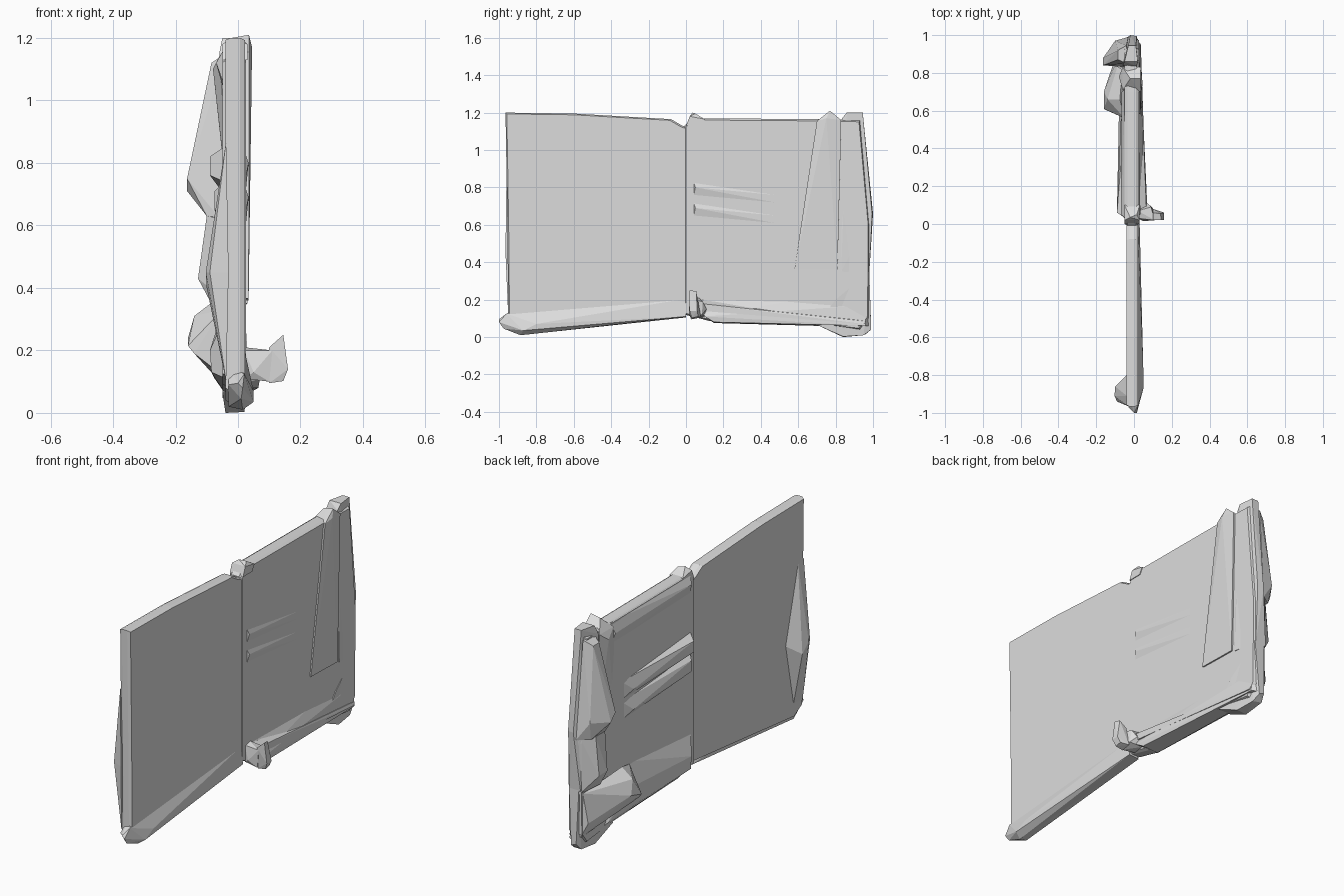
import bpy, bmesh

mat = bpy.data.materials.new("pale_grey")
mat.diffuse_color = (0.72, 0.72, 0.72, 1)


def finish(name, bm):
    bmesh.ops.recalc_face_normals(bm, faces=bm.faces[:])
    me = bpy.data.meshes.new(name)
    bm.to_mesh(me)
    bm.free()
    me.materials.append(mat)
    ob = bpy.data.objects.new(name, me)
    bpy.context.collection.objects.link(ob)
    return ob


def hull(name, pts):
    """Faceted solid wrapped round a few points."""
    bm = bmesh.new()
    for p in pts:
        bm.verts.new(p)
    r = bmesh.ops.convex_hull(bm, input=bm.verts[:])
    junk = {g for g in r["geom_interior"] + r["geom_unused"]
            if isinstance(g, bmesh.types.BMVert)}
    bmesh.ops.delete(bm, geom=list(junk), context='VERTS')
    return finish(name, bm)


def slab(name, outline, x0, x1, edge=0.015):
    """Flat panel from a (y, z) outline, with chamfered rims."""
    bm = bmesh.new()
    cy = sum(p[0] for p in outline) / len(outline)
    cz = sum(p[1] for p in outline) / len(outline)
    rings = []
    for x, k in ((x0, 1 - edge), (x0 + 0.015, 1), (x1 - 0.015, 1), (x1, 1 - edge)):
        rings.append([bm.verts.new((x, cy + (y - cy) * k, cz + (z - cz) * k))
                      for y, z in outline])
    n = len(outline)
    for a, b in zip(rings, rings[1:]):
        for i in range(n):
            bm.faces.new((a[i], a[(i + 1) % n], b[(i + 1) % n], b[i]))
    bm.faces.new(rings[0])
    bm.faces.new(rings[-1])
    return finish(name, bm)


# Two main panels, meeting at the centre
slab("front_panel", [(-0.95, 0.07), (-0.88, 0.03), (0.008, 0.12), (0.008, 1.12), (-0.02, 1.13),
                     (-0.08, 1.165), (-0.6, 1.195), (-0.965, 1.2), (-0.955, 0.6)], -0.04, 0.022)
slab("rear_panel", [(-0.008, 0.12), (0.13, 0.085), (0.7, 0.065), (0.93, 0.04), (0.975, 0.1),
                    (0.98, 0.4), (0.98, 0.6), (0.93, 1.16), (0.7, 1.165), (0.03, 1.17), (-0.008, 1.13)],
     -0.05, 0.026)

# Front panel: lower rail and swelling on the outer edge
hull("front_lower_rail", [(0.02, -0.96, 0.125), (0.02, 0, 0.205), (0.03, 0, 0.11), (-0.03, 0, 0.105),
                          (0.05, -0.8, 0.07), (0.05, -0.87, 0.035), (0.0, -1.0, 0.095),
                          (0.015, -1.0, 0.08), (0.01, -0.975, 0.045), (0.015, -0.885, 0.01),
                          (-0.03, -0.885, 0.02), (-0.03, -0.97, 0.09), (-0.03, -0.9, 0.15)])
hull("outer_edge_swelling", [(-0.038, -0.96, 0.87), (-0.038, -0.91, 0.87), (-0.103, -0.91, 0.45),
                             (-0.1, -0.86, 0.4), (-0.038, -0.8, 0.45), (-0.038, -0.95, 0.1),
                             (-0.038, -0.87, 0.1), (-0.03, -0.965, 0.45), (-0.09, -0.94, 0.45)])

# Centre: upper knob, projecting handle
hull("upper_knob", [(x, y, z) for x in (-0.05, 0.03)
                    for y, z in ((0.0, 1.13), (0.02, 1.18), (0.1, 1.165), (0.08, 1.13))]
     + [(-0.02, 0.035, 1.2), (0.015, 0.05, 1.195)])
hull("handle_arm", [(0.02, 0.03, 0.2), (0.02, 0.07, 0.21), (0.02, 0.03, 0.11), (0.03, 0.1, 0.11),
                    (0.07, 0.11, 0.15), (0.06, 0.07, 0.2), (0.09, 0.09, 0.19), (0.1, 0.085, 0.12),
                    (0.11, 0.02, 0.2), (0.1, 0.025, 0.1), (0.05, 0.015, 0.13)])
hull("handle_grip", [(0.1, 0.02, 0.21), (0.1, 0.06, 0.21), (0.145, 0.02, 0.25), (0.14, 0.055, 0.245),
                     (0.16, 0.02, 0.14), (0.16, 0.06, 0.14), (0.145, 0.03, 0.102), (0.145, 0.065, 0.11),
                     (0.1, 0.03, 0.095), (0.1, 0.08, 0.105)])

# Rear panel: lower rail and its thin bar
hull("rear_lower_rail", [(0.02, 0.05, 0.21), (0.02, 0.6, 0.2), (0.02, 0.96, 0.17), (0.07, 0.1, 0.11),
                         (0.065, 0.15, 0.08), (0.035, 0.7, 0.07), (0.03, 0.96, 0.06),
                         (0.0, 0.98, 0.06), (-0.03, 0.15, 0.075), (-0.03, 0.7, 0.06), (-0.03, 0.97, 0.06)])
hull("thin_lower_bar", [(0.03, 0.07, 0.2), (0.066, 0.07, 0.18), (0.066, 0.08, 0.14),
                        (0.03, 0.96, 0.085), (0.036, 0.95, 0.07), (0.0, 0.96, 0.07), (0.0, 0.07, 0.15)])
hull("rear_foot", [(0.03, 0.7, 0.065), (-0.05, 0.7, 0.065), (0.02, 0.84, 0.003), (-0.04, 0.84, 0.0),
                   (0.01, 0.95, 0.01), (-0.04, 0.96, 0.015), (0.0, 0.99, 0.04), (-0.03, 0.99, 0.05),
                   (0.02, 0.98, 0.35), (-0.04, 0.98, 0.35), (0.03, 0.8, 0.2), (-0.05, 0.8, 0.2)])

# Rear panel: upright strip and outer post
hull("upright_strip", [(0.034, 0.58, 0.365), (0.034, 0.81, 0.36), (0.045, 0.75, 1.17), (0.036, 0.70, 1.155),
                       (0.035, 0.77, 1.21), (-0.02, 0.77, 1.2), (0.036, 0.83, 1.16),
                       (-0.06, 0.71, 1.14), (-0.08, 0.78, 1.1), (-0.06, 0.83, 1.14), (0.0, 0.59, 0.37),
                       (0.0, 0.81, 0.36)])
hull("outer_post", [(0.015, 0.835, 1.17), (0.02, 0.86, 1.2), (-0.05, 0.86, 1.2), (-0.03, 0.945, 1.2),
                    (0.01, 0.945, 1.2), (-0.06, 0.84, 1.15), (-0.02, 1.0, 0.66), (0.015, 0.995, 0.66),
                    (0.03, 0.83, 0.35), (0.015, 0.98, 0.34), (-0.05, 0.98, 0.34), (-0.05, 0.83, 0.35)])
hull("upper_pod", [(-0.04, 0.85, 1.15), (-0.085, 0.87, 1.12), (-0.085, 0.92, 1.12), (-0.04, 0.945, 1.15),
                   (-0.163, 0.84, 0.75), (-0.163, 0.88, 0.71), (-0.1, 0.97, 0.72), (-0.1, 0.84, 0.63),
                   (-0.09, 0.95, 0.62), (-0.04, 0.83, 0.6), (-0.03, 0.99, 0.62)])
hull("middle_pod", [(-0.1, 0.84, 0.63), (-0.1, 0.92, 0.63), (-0.04, 0.98, 0.64), (-0.04, 0.8, 0.62),
                    (-0.105, 0.86, 0.49), (-0.128, 0.86, 0.43), (-0.12, 0.92, 0.42), (-0.08, 0.85, 0.34),
                    (-0.04, 0.98, 0.32), (-0.04, 0.8, 0.36)])

# Rear panel: swollen lower back and long fold running to the centre
hull("lower_back_swelling", [(-0.16, 0.61, 0.215), (-0.16, 0.7, 0.24), (-0.14, 0.66, 0.31),
                             (-0.14, 0.6, 0.19), (-0.075, 0.66, 0.36), (-0.05, 0.56, 0.33),
                             (-0.05, 0.57, 0.12), (-0.1, 0.84, 0.25), (-0.075, 0.95, 0.16),
                             (-0.04, 0.97, 0.08), (-0.05, 0.96, 0.32), (-0.07, 0.62, 0.16)])
hull("lower_back_fold", [(-0.09, 0.08, 0.2), (-0.085, 0.08, 0.13), (-0.05, 0.03, 0.29), (-0.04, 0.04, 0.11),
                         (-0.08, 0.58, 0.22), (-0.075, 0.58, 0.11), (-0.04, 0.62, 0.36),
                         (-0.04, 0.8, 0.06), (-0.06, 0.75, 0.09)])

# Rear panel: shallow folds on both faces
for i, (z, d) in enumerate(((0.8, 0.09), (0.69, 0.075))):
    hull(f"back_fold_{i + 1}", [(-d, 0.06, z + 0.02), (-d, 0.06, z - 0.04), (-0.045, 0.03, z + 0.05),
                                (-0.045, 0.03, z - 0.06), (-0.07, 0.55, z - 0.06),
                                (-0.045, 0.62, z), (-0.045, 0.62, z - 0.1)])
    hull(f"front_fold_{i + 1}", [(0.034, 0.05, z), (0.024, 0.04, z + 0.03), (0.024, 0.04, z - 0.05),
                                 (0.024, 0.58, z - 0.05), (0.024, 0.58, z - 0.1)])
hull("upper_back_rail", [(-0.07, 0.05, 1.12), (-0.045, 0.03, 1.165), (-0.045, 0.03, 1.05),
                         (-0.065, 0.7, 1.1), (-0.045, 0.72, 1.16), (-0.045, 0.72, 1.03)])
